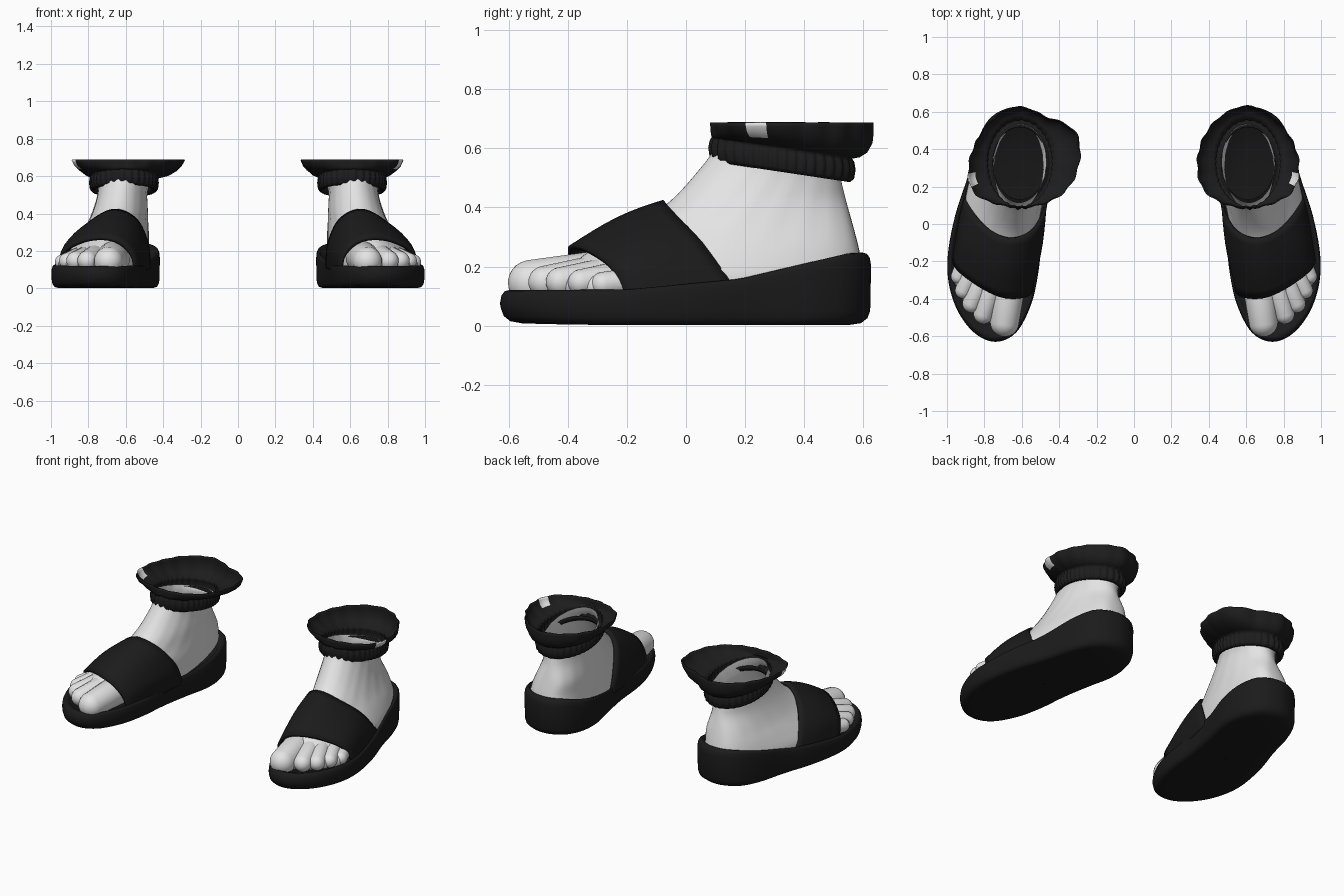
import bpy, bmesh, math
from mathutils import Vector

if "Cube" in bpy.data.objects:
    bpy.data.objects.remove(bpy.data.objects["Cube"])


def material(name, rgb):
    m = bpy.data.materials.new(name)
    m.diffuse_color = (*rgb, 1)
    m.use_nodes = True
    m.node_tree.nodes["Principled BSDF"].inputs["Base Color"].default_value = m.diffuse_color
    return m


RUBBER = material("black_rubber", (0.011, 0.011, 0.011))
FABRIC = material("black_fabric", (0.012, 0.012, 0.013))
SKIN = material("pale_grey", (0.78, 0.78, 0.78))
STRIPE = material("white_stripe", (0.8, 0.8, 0.8))


def smooth(points, steps, closed):
    """Catmull-Rom curve through the points."""
    pts = [Vector(p) for p in points]
    n, out = len(pts), []
    get = (lambda i: pts[i % n]) if closed else (lambda i: pts[max(0, min(n - 1, i))])
    for i in range(n if closed else n - 1):
        a, b, c, d = (get(i + k) for k in (-1, 0, 1, 2))
        for s in range(steps):
            t = s / steps
            out.append(0.5 * (2 * b + (c - a) * t + (2 * a - 5 * b + 4 * c - d) * t * t
                              + (3 * b - a - 3 * c + d) * t ** 3))
    if not closed:
        out.append(pts[-1])
    return out


def finish(bm, name, mats, thickness=0):
    bmesh.ops.recalc_face_normals(bm, faces=bm.faces)
    me = bpy.data.meshes.new(name)
    bm.to_mesh(me)
    bm.free()
    for m in mats:
        me.materials.append(m)
    for p in me.polygons:
        p.use_smooth = True
    ob = bpy.data.objects.new(name, me)
    bpy.context.collection.objects.link(ob)
    if thickness:
        mod = ob.modifiers.new("thickness", 'SOLIDIFY')
        mod.thickness, mod.offset = thickness, 0
    return ob


def loft(name, rings, side, mats, closed=True, thickness=0, rule=None):
    """Skin rings of equal length; side mirrors x; rule(ring, column) picks the material."""
    bm = bmesh.new()
    rows = [[bm.verts.new((p[0] * side, p[1], p[2])) for p in r] for r in rings]
    n = len(rows[0])
    for i in range(len(rows) - 1):
        for j in range(n if closed else n - 1):
            k = (j + 1) % n
            f = bm.faces.new((rows[i][j], rows[i][k], rows[i + 1][k], rows[i + 1][j]))
            if rule:
                f.material_index = rule(i, j)
    return finish(bm, name, mats, thickness)


def lerp_table(table, v):
    for (a, fa), (b, fb) in zip(table, table[1:]):
        if v <= b:
            return fa + (fb - fa) * max(0, (v - a) / (b - a))
    return table[-1][1]


# ---- sole: footprint outline swept up to a rising rim, with a sunk footbed
OUTLINE = [(.74, -.63), (.85, -.585), (.94, -.47), (.99, -.32), (.995, -.16), (.955, .05),
           (.89, .25), (.835, .45), (.76, .575), (.63, .627), (.50, .585), (.43, .47),
           (.42, .32), (.455, .15), (.49, -.05), (.51, -.25), (.55, -.43), (.63, -.58)]


def sole(side, tag):
    def top(y):
        return lerp_table([(-.65, .12), (-.2, .122), (.18, .158), (.55, .245), (.65, .25)], y)
    base = smooth(OUTLINE, 5, True)
    profile = [(.02, 0, .003), (.5, 0, .003), (.88, 0, .002), (.945, 0, .008), (.98, 0, .025),
               (.995, 0, .05), (1, 1, -.045), (.992, 1, -.018), (.975, 1, -.004), (.95, 1, 0),
               (.92, 1, -.006), (.9, 1, -.018), (.6, 1, -.025), (.3, 1, -.03), (.02, 1, -.03)]
    rings = []
    for s, up, dz in profile:
        ring = []
        for p in base:
            ax = .7 - .12 * p.y
            y = p.y * s
            x = .7 - .12 * y + (p.x - ax) * s
            rocker = (1 - up) * .008 * (max(0, -y - .2) / .43) ** 2
            ring.append((x, y, up * top(y) + dz + rocker))
        rings.append(ring)
    loft("sole_" + tag, rings, side, [RUBBER])


# ---- strap: band between a low front arch and a high back arch
FRONT = [(.55, -.36, .08), (.565, -.38, .17), (.63, -.395, .24), (.72, -.385, .265),
         (.83, -.33, .25), (.935, -.25, .19), (.968, -.19, .08)]
BACK = [(.475, .10, .11), (.487, .05, .24), (.545, -.035, .365), (.655, -.075, .417),
        (.765, -.035, .37), (.855, .055, .275), (.905, .175, .11)]


def strap(side, tag):
    a, b = smooth(FRONT, 6, False), smooth(BACK, 6, False)
    mid = Vector((.72, -.1, .12))
    rings = []
    for k in range(9):
        t = k / 8
        ring = []
        for p, q in zip(a, b):
            v = p.lerp(q, t)
            out = Vector((v.x - mid.x, 0, max(0, v.z - mid.z))).normalized()
            rise = max(0, min(1, (v.z - .1) / .1))
            ring.append(v + out * .018 * rise * math.sin(math.pi * t))
        rings.append(ring)
    loft("strap_" + tag, rings, side, [RUBBER], closed=False, thickness=.018)


# ---- foot: open shell of horizontal slices (z, front y, back y, front x, back x, half width)
SLICES = [(.10, -.43, .585, .79, .62, .205), (.17, -.42, .60, .78, .623, .205),
          (.25, -.33, .588, .725, .624, .188), (.33, -.19, .568, .685, .612, .164),
          (.42, -.055, .543, .65, .607, .144), (.50, .045, .53, .63, .607, .132),
          (.55, .095, .525, .62, .605, .135), (.585, .115, .535, .615, .605, .142)]


def foot(side, tag):
    keys = []
    for z, yf, yb, xf, xb, w in SLICES:
        ring = []
        for j in range(72):
            a = math.tau * j / 72
            c, s = math.cos(a), math.sin(a)       # c: +1 heel, -1 toes
            if z < .4:                            # fuller heel, slimmer instep
                s *= 1 + .1 * min(0, c) * (z > .2)
                s = math.copysign(abs(s) ** .65, s) if c > 0 else s
            fold = 1 + .008 * math.sin(18 * a + 8 * z) * (z > .3)
            x = xb + (xf - xb) * (1 - c) / 2 + w * fold * s
            tilt = max(0, z - .42) / .17 * .06 * c
            ring.append(Vector((x, (yf + yb) / 2 + (yb - yf) / 2 * c, z - tilt)))
        keys.append(ring)
    columns = [smooth(col, 4, False) for col in zip(*keys)]
    loft("foot_" + tag, list(zip(*columns)), side, [SKIN])


# ---- toes: tapered capsules (base, base radius, tip, tip radius) with webs between them
TOES = [((.665, -.30, .165), .09, (.692, -.525, .145), .078),
        ((.75, -.30, .175), .066, (.805, -.48, .148), .054),
        ((.80, -.27, .17), .062, (.868, -.425, .148), .05),
        ((.85, -.22, .165), .056, (.912, -.355, .146), .045),
        ((.885, -.16, .15), .05, (.937, -.28, .14), .042)]


def toes(side, tag):
    parts = [(Vector(b), rb, Vector(t), rt) for b, rb, t, rt in TOES]
    for (b, _, t, _), (b2, _, t2, _) in list(zip(parts, parts[1:])):
        base, tip = (b + b2) / 2, (t + t2) / 2
        parts.append((base, .05, base.lerp(tip, .9) - Vector((0, 0, .012)), .042))
    bm = bmesh.new()
    for base, rb, tip, rt in parts:
        turn = Vector((0, 0, 1)).rotation_difference(tip - base)
        made = bmesh.ops.create_uvsphere(bm, u_segments=20, v_segments=13, radius=1)
        for v in made["verts"]:
            front = v.co.z > 0
            p = turn @ v.co
            v.co = (tip + p * rt) if front else (base + p * rb)
            v.co.x *= side
    finish(bm, "toes_" + tag, [SKIN])


# ---- trouser cuff: ribbed band, then a slumped flare (radius every 30 degrees)
FLARE = {"right": [.27, .265, .28, .305, .29, .275, .27, .275, .25, .24, .25, .28],
         "left": [.27, .26, .28, .30, .285, .34, .315, .285, .25, .235, .25, .29]}
# (z, flare at sides, flare at back, band scale, tilt, rib depth)
CUFF = [(.56, 0, 0, .83, 1, 0), (.528, 0, 0, .88, 1, 0), (.523, 0, 0, .97, 1, .01),
        (.535, 0, 0, 1.01, 1, .022), (.565, 0, 0, 1.03, 1, .022), (.59, 0, 0, 1.01, 1, .022),
        (.602, 0, 0, .99, 1, .012), (.608, .12, .35, 1, .9, .01), (.616, .35, .7, 1, .65, .01),
        (.635, .65, .95, 1, .35, .008), (.655, .86, 1, 1, .1, .008), (.675, .96, .99, 1, 0, .01),
        (.688, 1, .97, 1, 0, .014)]


def cuff(side, tag):
    n = 192
    flare = [v.x for v in smooth([(r, 0, 0) for r in FLARE[tag]], n // 12, True)]
    rings = []
    for z, t_side, t_back, s, tilt, rib in CUFF:
        ring = []
        for j in range(n):
            a = math.tau * j / n
            t = t_side + (t_back - t_side) * max(0, math.sin(a))
            band = s / math.hypot(math.cos(a) / .175, math.sin(a) / .235)
            count = 36 if t == 0 else 17
            r = (band + (flare[j] - band) * t) * (1 + rib * math.sin(count * a))
            y = r * math.sin(a)
            ring.append((.61 + r * math.cos(a), .325 + y, z - .15 * y * tilt))
        rings.append(ring)

    def stripe(i, j):
        return int(i >= 9 and 333 < 360 * j / n < 348)
    loft("cuff_" + tag, rings, side, [FABRIC, STRIPE], thickness=.006, rule=stripe)


for side, tag in ((1, "right"), (-1, "left")):
    for part in (sole, strap, foot, toes, cuff):
        part(side, tag)
